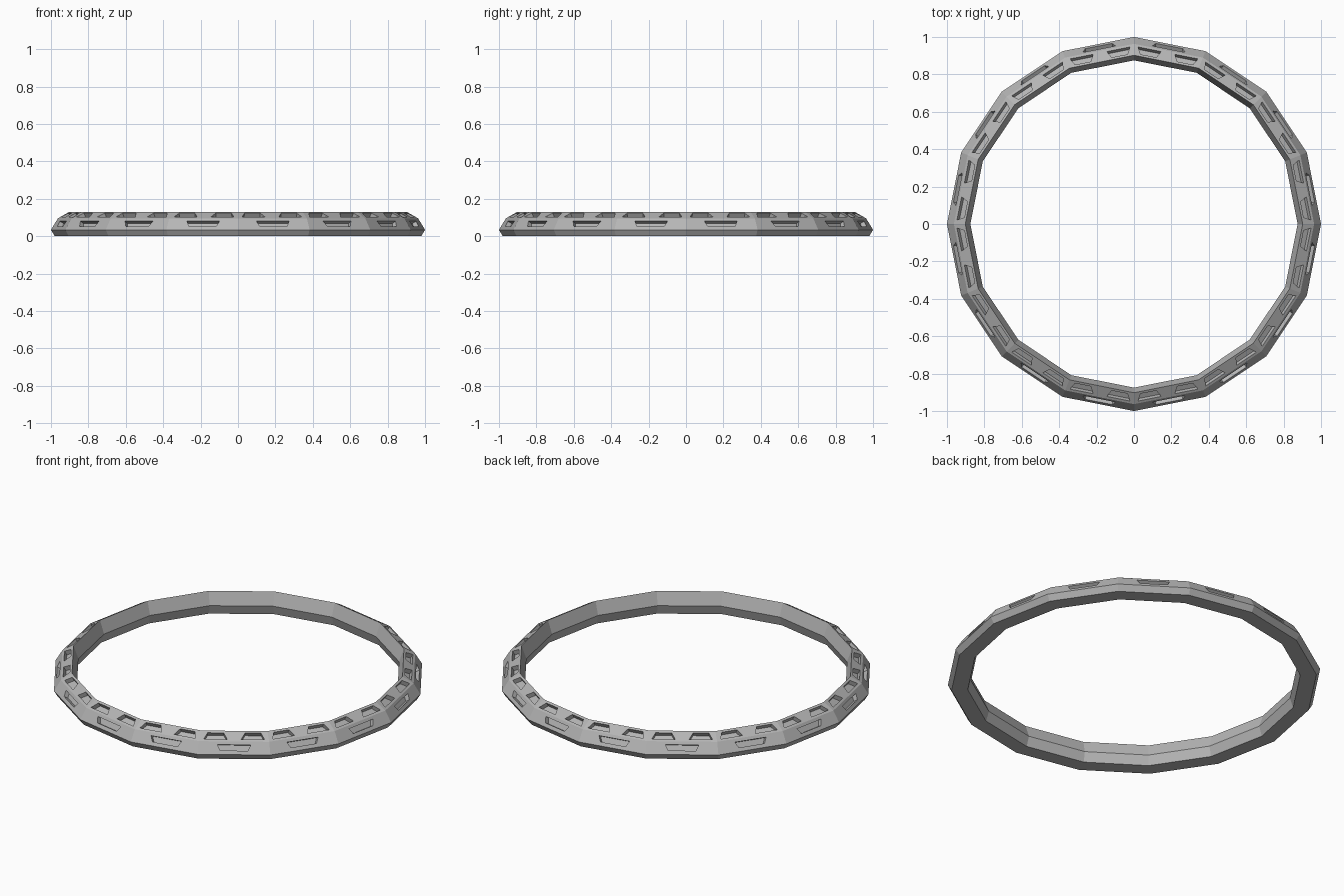
import bpy, bmesh
from math import cos, sin, tau
from mathutils import Vector

cube = bpy.data.objects.get("Cube")
if cube:
    bpy.data.objects.remove(cube, do_unlink=True)

SIDES = 16
SLOT_DEPTH = 0.025

# Cross-section (radius, height), running from bottom outer edge round to bottom inner edge
PROFILE = [(0.98, 0.0), (1.0, 0.034), (0.963, 0.095), (0.902, 0.13),
           (0.875, 0.055), (0.893, 0.0)]

metal = bpy.data.materials.new("plain grey")
metal.use_nodes = True
grey = (0.46, 0.46, 0.46, 1.0)
metal.diffuse_color = grey
metal.node_tree.nodes["Principled BSDF"].inputs["Base Color"].default_value = grey

bm = bmesh.new()


def face(points):
    return bm.faces.new([bm.verts.new(p) for p in points])


def bridge(outer, inner):
    """Four quads joining two four-point loops."""
    for i in range(4):
        j = (i + 1) % 4
        face([outer[i], outer[j], inner[j], inner[i]])


def slotted_panel(at, u_range, slot):
    """Panel with a recessed slot; slot holds (u, t) corners, bottom pair first."""
    u0, u1 = u_range
    rim = [at(u0, 0), at(u1, 0), at(u1, 1), at(u0, 1)]
    mouth = [at(u, t) for u, t in slot]
    normal = (rim[1] - rim[0]).cross(rim[3] - rim[0]).normalized()
    floor = [p - normal * SLOT_DEPTH for p in mouth]
    bridge(rim, mouth)
    bridge(mouth, floor)
    face(floor)


for side in range(SIDES):
    ends = [tau * (side + k) / SIDES for k in (0, 1)]
    for band, (low, high) in enumerate(zip(PROFILE, PROFILE[1:] + PROFILE[:1])):
        a, b = [[Vector((r * cos(e), r * sin(e), z)) for e in ends]
                for r, z in (low, high)]

        def at(u, t):
            return a[0].lerp(a[1], u).lerp(b[0].lerp(b[1], u), t)

        if band == 1:
            # One wide slot in the outer slope
            slotted_panel(at, (0, 1), [(0.31, 0.3), (0.69, 0.3), (0.735, 0.75), (0.265, 0.75)])
        elif band == 2:
            # Mirrored pair of slots in the upper slope
            left = [(0.06, 0.2), (0.4, 0.2), (0.34, 0.8), (0.1, 0.8)]
            right = [(1 - left[i][0], left[i][1]) for i in (1, 0, 3, 2)]
            slotted_panel(at, (0, 0.5), left)
            slotted_panel(at, (0.5, 1), right)
        else:
            face([a[0], a[1], b[1], b[0]])

bmesh.ops.remove_doubles(bm, verts=bm.verts, dist=0.0001)

mesh = bpy.data.meshes.new("slotted_ring")
bm.to_mesh(mesh)
bm.free()
mesh.materials.append(metal)
ring = bpy.data.objects.new("slotted_ring", mesh)
bpy.context.collection.objects.link(ring)
